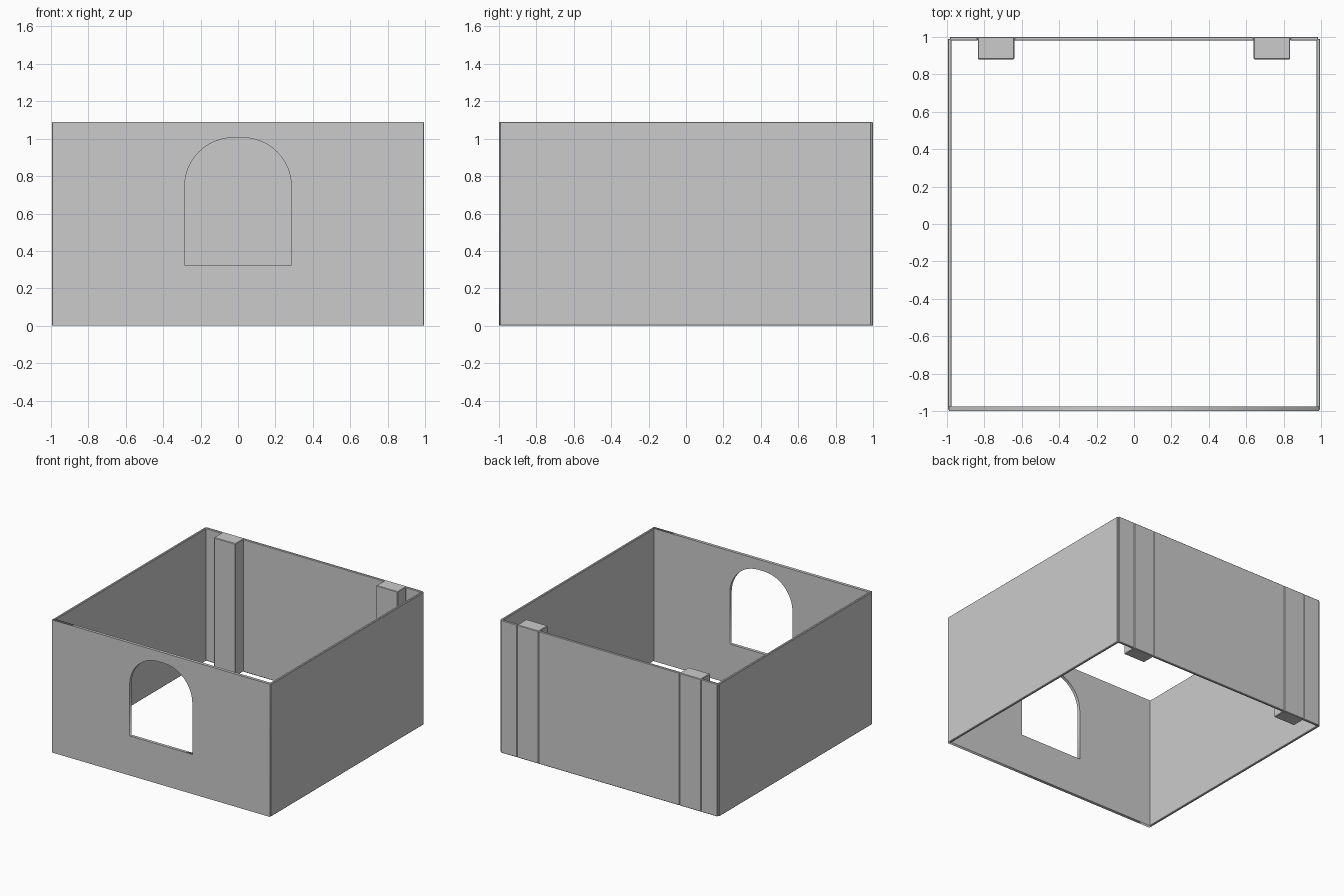
import bpy, math

if "Cube" in bpy.data.objects:
    bpy.data.objects.remove(bpy.data.objects["Cube"])

H = 1.09  # wall height


def box(name, x0, x1, y0, y1, bevel=0.004):
    """Full-height panel with a small chamfer."""
    bpy.ops.mesh.primitive_cube_add(size=1, location=((x0 + x1) / 2, (y0 + y1) / 2, H / 2))
    ob = bpy.context.object
    ob.name = name
    ob.scale = (x1 - x0, y1 - y0, H)
    bpy.ops.object.transform_apply(location=False, rotation=False, scale=True)
    mod = ob.modifiers.new("chamfer", 'BEVEL')
    mod.width = bevel
    mod.segments = 1
    return ob


def outline(curve, pts):
    s = curve.splines.new('POLY')
    s.points.add(len(pts) - 1)
    for p, (x, z) in zip(s.points, pts):
        p.co = (x, z, 0, 1)
    s.use_cyclic_u = True


# Front wall: rectangle with an arched opening
W, R, SPRING, SILL = 0.285, 0.26, 0.745, 0.325
arch = [(-W, SILL), (W, SILL)]
for cx, start in ((W - R, 0), (R - W, 90)):
    for i in range(13):
        a = math.radians(start + 7.5 * i)
        arch.append((cx + R * math.cos(a), SPRING + R * math.sin(a)))

curve = bpy.data.curves.new("front_wall", 'CURVE')
curve.dimensions = '2D'
curve.fill_mode = 'BOTH'
curve.extrude = 0.0125
outline(curve, [(-0.99, 0), (0.99, 0), (0.99, H), (-0.99, H)])
outline(curve, arch)
front = bpy.data.objects.new("front_wall", curve)
front.rotation_euler = (math.pi / 2, 0, 0)
front.location = (0, -0.9875, 0)
bpy.context.collection.objects.link(front)
bpy.ops.object.select_all(action='DESELECT')
front.select_set(True)
bpy.context.view_layer.objects.active = front
bpy.ops.object.convert(target='MESH')

# Back wall panel between the two pillars
box("back_wall_middle", -0.64, 0.64, 0.98, 1.0)

# Side walls, pillars and outer back panels on both sides
for side, s in (("left", -1), ("right", 1)):
    def span(a, b):
        return sorted((s * a, s * b))
    box(side + "_wall", *span(0.975, 0.995), -0.995, 0.99)
    box(side + "_pillar", *span(0.64, 0.835), 0.88, 1.0)
    box(side + "_back_panel", *span(0.835, 0.985), 0.98, 1.0)
